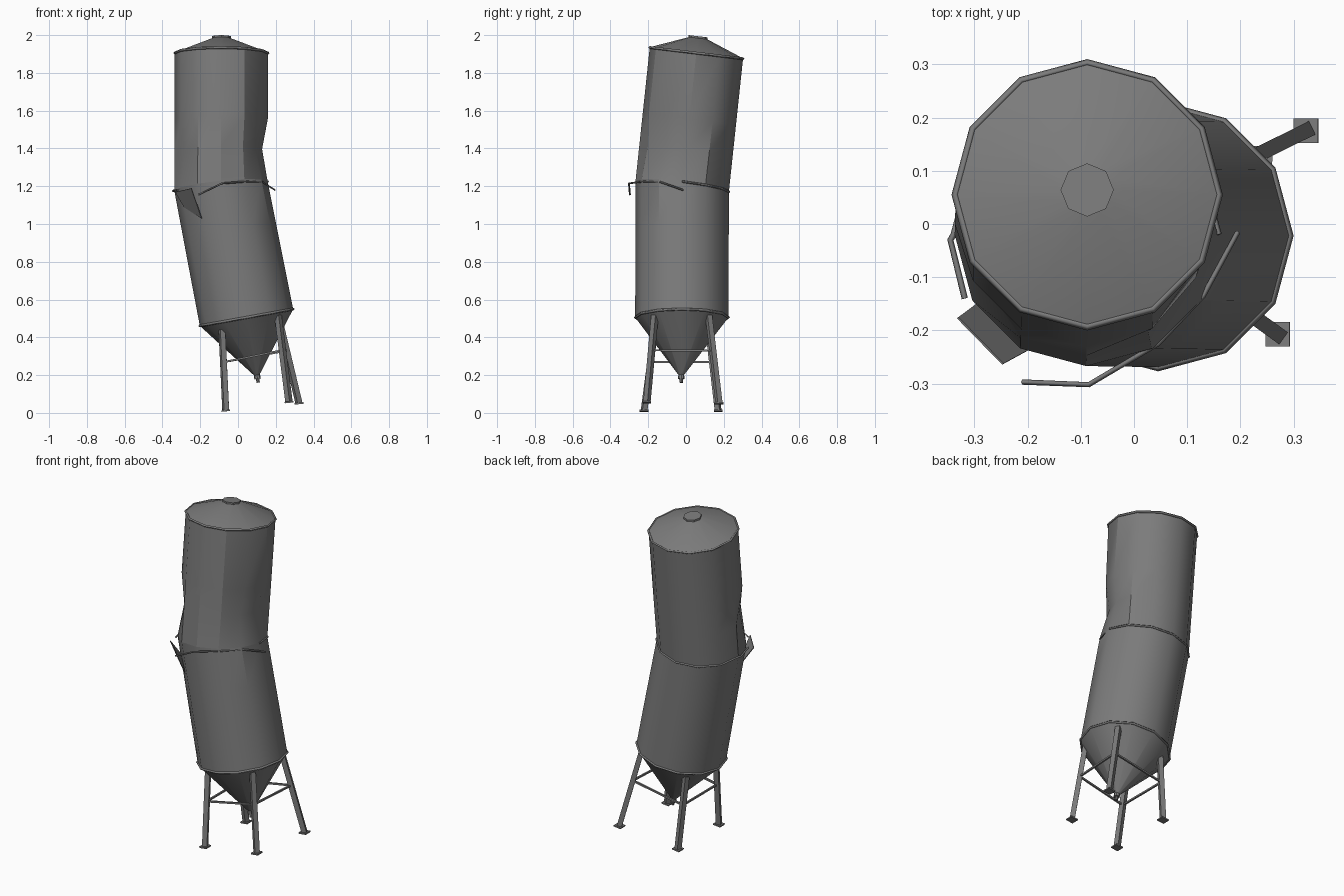
import bpy, bmesh, math
from mathutils import Vector, Matrix

cube = bpy.data.objects.get("Cube")
if cube:
    bpy.data.objects.remove(cube, do_unlink=True)

COLOUR = (0.2, 0.2, 0.2, 1)
steel = bpy.data.materials.new("weathered_grey_steel")
steel.use_nodes = True
steel.diffuse_color = COLOUR
shader = next(n for n in steel.node_tree.nodes if n.type == 'BSDF_PRINCIPLED')
shader.inputs["Base Color"].default_value = COLOUR
shader.inputs["Roughness"].default_value = 0.7


def add_object(name, data):
    ob = bpy.data.objects.new(name, data)
    bpy.context.collection.objects.link(ob)
    data.materials.append(steel)
    bpy.ops.object.select_all(action='DESELECT')
    ob.select_set(True)
    bpy.context.view_layer.objects.active = ob
    return ob


def finish(name, bm, smooth=None):
    bmesh.ops.recalc_face_normals(bm, faces=bm.faces[:])
    me = bpy.data.meshes.new(name)
    bm.to_mesh(me)
    bm.free()
    ob = add_object(name, me)
    if smooth:
        bpy.ops.object.shade_smooth_by_angle(angle=math.radians(smooth))
    return ob


def ring_point(centre, radius, slope, degrees):
    """Point on a ring whose plane rises by slope along x and y."""
    a = math.radians(degrees)
    dx, dy = radius * math.cos(a), radius * math.sin(a)
    return Vector(centre) + Vector((dx, dy, slope[0] * dx + slope[1] * dy))


def loft(name, rings, sides=12, smooth=30.5, caps=True, dents=None):
    """Skin a stack of (centre, radius, slope) rings; dents pull points inward."""
    bm = bmesh.new()
    loops = []
    for level, (centre, radius, slope) in enumerate(rings):
        loop = []
        for i in range(sides):
            deg = i * 360 / sides
            push = (dents or {}).get((level, round(deg)), 0)
            loop.append(bm.verts.new(ring_point(centre, radius - push, slope, deg)))
        loops.append(loop)
    for low, high in zip(loops, loops[1:]):
        for i in range(sides):
            j = (i + 1) % sides
            bm.faces.new((low[i], low[j], high[j], high[i]))
    if caps:
        bm.faces.new(loops[0])
        bm.faces.new(loops[-1])
    return finish(name, bm, smooth)


def strip(name, points, thickness, cyclic=False):
    """Slim bent bar along a path."""
    cu = bpy.data.curves.new(name, 'CURVE')
    cu.dimensions = '3D'
    cu.bevel_depth = thickness
    cu.bevel_resolution = 0
    cu.use_fill_caps = True
    sp = cu.splines.new('POLY')
    sp.points.add(len(points) - 1)
    for p, co in zip(sp.points, points):
        p.co = (*co, 1)
    sp.use_cyclic_u = cyclic
    add_object(name, cu)
    bpy.ops.object.convert(target='MESH')


def bar(name, start, end, width):
    """Square bar between two points."""
    start, end = Vector(start), Vector(end)
    d = end - start
    m = (Matrix.Translation((start + end) / 2) @ d.to_track_quat('Z', 'Y').to_matrix().to_4x4()
         @ Matrix.Diagonal((width, width, d.length, 1)))
    bm = bmesh.new()
    bmesh.ops.create_cube(bm, size=1, matrix=m)
    finish(name, bm)


# Main ring positions: hopper rim, buckled waist and eaves
RIM, RIM_SLOPE = Vector((0.045, -0.022, 0.505)), (0.18, 0)
WAIST, WAIST_SLOPE = Vector((-0.09, -0.02, 1.2)), (0.1, -0.12)
EAVES, EAVES_SLOPE = Vector((-0.088, 0.055, 1.905)), (0, -0.12)
R = 0.247

# Leaning lower shell and dented upper shell
loft("lower_shell", [
    (RIM, R, RIM_SLOPE),
    (RIM.lerp(WAIST, 0.33), R, (0.16, -0.03)),
    (RIM.lerp(WAIST, 0.67), R, (0.13, -0.08)),
    (WAIST, R, WAIST_SLOPE)], caps=False)
loft("upper_shell", [
    (WAIST, R, WAIST_SLOPE),
    (WAIST.lerp(EAVES, 0.26), R, (0.06, -0.12)),
    (WAIST.lerp(EAVES, 0.5), R, (0.02, -0.12)),
    (EAVES, R, EAVES_SLOPE)], caps=False,
    dents={(1, 330): 0.04, (1, 0): 0.03, (1, 300): 0.015, (1, 210): 0.025, (2, 330): 0.01})

# Hopper cone, outlet and roof
loft("hopper_cone", [
    ((0.1, -0.025, 0.2), 0.014, RIM_SLOPE), (RIM, R, RIM_SLOPE)])
loft("outlet_pipe", [
    ((0.107, -0.025, 0.16), 0.009, RIM_SLOPE), ((0.104, -0.025, 0.18), 0.009, RIM_SLOPE),
    ((0.104, -0.025, 0.18), 0.017, RIM_SLOPE), ((0.102, -0.025, 0.19), 0.017, RIM_SLOPE),
    ((0.1, -0.025, 0.21), 0.013, RIM_SLOPE)], sides=8)
roof_top = Vector((-0.088, 0.064, 1.985))
loft("roof_cone", [
    (EAVES, R + 0.004, EAVES_SLOPE), (roof_top, 0.045, EAVES_SLOPE)])
loft("roof_cap", [
    (roof_top - Vector((0, 0, 0.004)), 0.05, EAVES_SLOPE),
    (roof_top + Vector((0, 0, 0.009)), 0.05, EAVES_SLOPE)], sides=8)

# Stiffening hoops
for name, centre, slope in (("rim_hoop", RIM, RIM_SLOPE), ("eaves_hoop", EAVES, EAVES_SLOPE)):
    strip(name, [ring_point(centre, R + 0.001, slope, a) for a in range(0, 360, 30)], 0.007, True)

# Waist hoop, snapped at the front with its ends sprung away
strip("waist_hoop", [ring_point(WAIST, R + 0.002, WAIST_SLOPE, a) for a in range(0, 181, 30)]
      + [Vector((-0.345, -0.03, 1.175)), Vector((-0.318, -0.14, 1.18))], 0.006)
strip("loose_hoop_piece", [
    (-0.21, -0.297, 1.155), (-0.085, -0.302, 1.215), (0.045, -0.225, 1.225),
    (0.13, -0.135, 1.222), (0.195, -0.015, 1.18)], 0.005)

# Torn wall panel peeled outward
bm = bmesh.new()
corners = [(-0.33, -0.175, 1.17), (-0.245, -0.262, 1.19), (-0.19, -0.232, 1.03), (-0.283, -0.14, 1.09)]
bm.faces.new([bm.verts.new(c) for c in corners])
finish("peeled_panel", bm)
panel_thickness = bpy.context.object.modifiers.new("thickness", 'SOLIDIFY')
panel_thickness.thickness = 0.004

# Splayed legs with foot plates: top and foot of each, in order around the hopper
legs = {
    "front_right_leg": ((-0.085, -0.165, 0.44), (-0.065, -0.222, 0.012)),
    "front_left_leg": ((0.212, -0.165, 0.515), (0.27, -0.207, 0.057)),
    "back_left_leg": ((0.212, 0.12, 0.515), (0.323, 0.175, 0.05)),
    "back_right_leg": ((-0.085, 0.12, 0.44), (-0.065, 0.17, 0.012)),
}
for name, (top, foot) in legs.items():
    bar(name, top, foot, 0.028)
    bm = bmesh.new()
    bmesh.ops.create_cube(bm, size=1, matrix=Matrix.Translation(foot)
                          @ Matrix.Rotation(math.radians(-6), 4, 'Y')
                          @ Matrix.Diagonal((0.046, 0.046, 0.008, 1)))
    finish(name + "_foot_plate", bm)

# Cross braces joining neighbouring legs
joints = [Vector(t).lerp(Vector(f), 0.4) for t, f in legs.values()]
for i, joint in enumerate(joints):
    bar("leg_brace", joint, joints[(i + 1) % len(joints)], 0.01)
